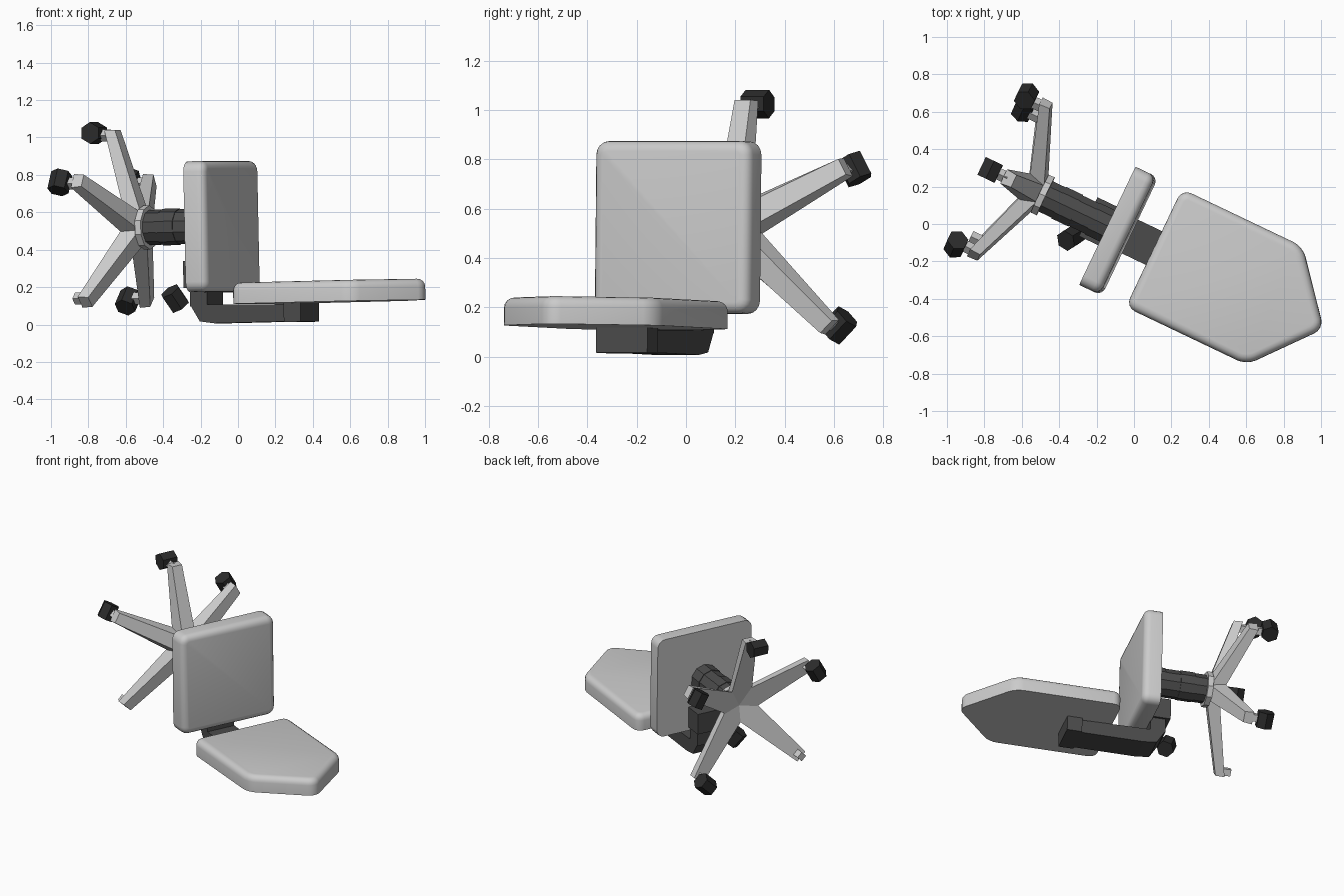
import bpy, bmesh, math
from mathutils import Matrix, Vector

if "Cube" in bpy.data.objects:
    bpy.data.objects.remove(bpy.data.objects["Cube"])

# The tipped chair is built axis-aligned (x = chair up, z = chair front), then turned
TURN = Matrix.Rotation(math.radians(-25.5), 4, 'Z') @ Matrix.Rotation(math.radians(-1.3), 4, 'Y')
CY, CZ = -0.07, 0.53


def mat(name, v):
    m = bpy.data.materials.new(name)
    m.diffuse_color = (v, v, v, 1)
    m.use_nodes = True
    m.node_tree.nodes["Principled BSDF"].inputs["Base Color"].default_value = m.diffuse_color
    return m


DARK = mat("dark plastic", 0.07)
BLACK = mat("black rubber", 0.025)


def finish(bm, name, material=None, smooth=False):
    bmesh.ops.recalc_face_normals(bm, faces=bm.faces[:])
    bm.transform(TURN)
    me = bpy.data.meshes.new(name)
    bm.to_mesh(me)
    bm.free()
    ob = bpy.data.objects.new(name, me)
    bpy.context.collection.objects.link(ob)
    if material:
        me.materials.append(material)
    if smooth:
        bpy.ops.object.select_all(action='DESELECT')
        ob.select_set(True)
        bpy.context.view_layer.objects.active = ob
        bpy.ops.object.shade_smooth_by_angle(angle=math.radians(35))
    return ob


def prism(bm, outline, offset):
    base = bm.faces.new([bm.verts.new(p) for p in outline])
    ext = bmesh.ops.extrude_face_region(bm, geom=[base], use_keep_orig=True)
    top = [v for v in ext["geom"] if isinstance(v, bmesh.types.BMVert)]
    bmesh.ops.translate(bm, verts=top, vec=offset)


def cushion(name, outline, offset, corner=0.055, rim=0.042):
    bm = bmesh.new()
    prism(bm, outline, offset)
    d = Vector(offset).normalized()
    along = [e for e in bm.edges
             if abs((e.verts[0].co - e.verts[1].co).normalized().dot(d)) > 0.9]
    bmesh.ops.bevel(bm, geom=along, offset=corner, segments=4, profile=0.5, affect='EDGES')
    level = max(v.co.dot(d) for v in bm.verts)
    loop = [e for e in bm.edges if all(abs(v.co.dot(d) - level) < 1e-4 for v in e.verts)]
    bmesh.ops.bevel(bm, geom=loop, offset=rim, segments=4, profile=0.5, affect='EDGES')
    return finish(bm, name, smooth=True)


def box(name, x, y, z, material=None):
    bm = bmesh.new()
    prism(bm, [(x[0], y[0], z[0]), (x[1], y[0], z[0]), (x[1], y[1], z[0]), (x[0], y[1], z[0])],
          (0, 0, z[1] - z[0]))
    return finish(bm, name, material)


def cylinder(name, centre, axis, r, length, sides, material=None):
    bm = bmesh.new()
    m = Matrix.Translation(centre) @ Vector(axis).to_track_quat('Z', 'Y').to_matrix().to_4x4()
    bmesh.ops.create_cone(bm, cap_ends=True, segments=sides, radius1=r, radius2=r,
                          depth=length, matrix=m)
    return finish(bm, name, material)


# Seat and backrest cushions
cushion("seat", [(-0.105, CY + a * 0.35, z) for a, z in
                 ((-1, 0.175), (1, 0.175), (1, 0.875), (-1, 0.875))], (0.12, 0, 0))
cushion("backrest", [(0.155, CY - 0.35, 0.107), (0.87, CY - 0.35, 0.107), (1.16, CY, 0.107),
                     (0.87, CY + 0.35, 0.107), (0.155, CY + 0.35, 0.107)], (0, 0, 0.113))

# Back support bar with bent end, riser, underseat block and end plate
bm = bmesh.new()
prism(bm, [(-0.20, CY - 0.1, 0.11), (-0.145, CY - 0.1, 0.02), (-0.06, CY - 0.1, 0.008),
           (0.40, CY - 0.1, 0.008), (0.40, CY - 0.1, 0.1)], (0, 0.2, 0))
finish(bm, "back_support_bar", DARK)
box("back_support_end", (0.36, 0.46), (CY - 0.115, CY + 0.115), (0.005, 0.108), DARK)
box("back_support_riser", (-0.20, -0.10), (CY - 0.1, CY + 0.1), (0.10, 0.26), DARK)
box("underseat_block", (-0.23, -0.10), (CY - 0.115, CY + 0.115), (0.2, 0.345), DARK)

# Column in stacked sections, and hub ring
for i in range(4):
    cylinder(f"column_section_{i + 1}", (-0.45 + i * 0.1, CY, CZ), (1, 0, 0),
             0.094 + 0.004 * (i % 2), 0.1, 10, DARK)
cylinder("hub_ring", (-0.495, CY, CZ), (1, 0, 0), 0.118, 0.035, 10)

# Five tapered legs with stubs and casters; one caster has come off
tips = [(0, 0.525), (0.45, 0.255), (0.385, -0.395), (-0.385, -0.395), (-0.45, 0.255)]
for i, (dy, dz) in enumerate(tips):
    r = Vector((0, dy, dz))
    out = r.normalized()
    side = Vector((0, -out.z, out.y))
    hub = Vector((0, CY, CZ))
    bm = bmesh.new()
    rings = []
    for c, hw, hi, lo, top in ((hub, 0.085, -0.48, -0.565, 0.6), (hub + r, 0.042, -0.655, -0.715, 0.85)):
        rings.append([bm.verts.new(c + side * s * w + Vector((x, 0, 0)))
                      for s, w, x in ((-1, hw, lo), (1, hw, lo), (1, hw * top, hi), (-1, hw * top, hi))])
    a, b = rings
    bm.faces.new(a)
    bm.faces.new(b)
    for k in range(4):
        bm.faces.new((a[k], a[(k + 1) % 4], b[(k + 1) % 4], b[k]))
    finish(bm, f"base_leg_{i + 1}")
    end = hub + r - out * 0.028
    cylinder(f"caster_stub_{i + 1}", end + Vector((-0.725, 0, 0)), (1, 0, 0), 0.032, 0.06, 4)
    if i == 3:
        wheel, axis = Vector((-0.27, -0.21, 0.145)), Vector((0.3, 0.5, -0.75))
    else:
        wheel, axis = end + out * 0.015 + Vector((-0.795, 0, 0)), side
    cylinder(f"caster_{i + 1}", wheel, axis, 0.058, 0.105, 6, BLACK)
